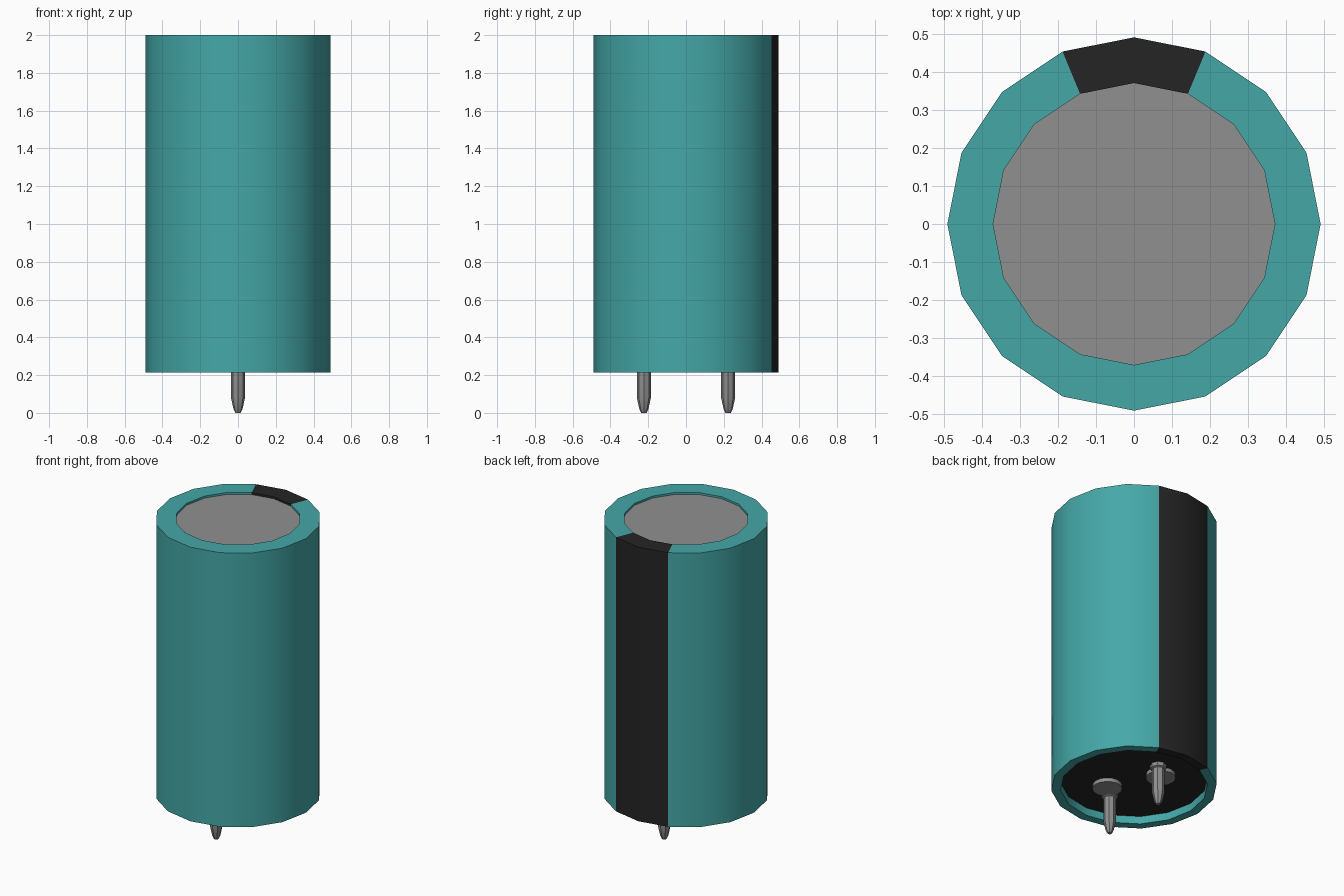
import bpy, bmesh
from math import cos, sin, pi, atan2, radians

cube = bpy.data.objects.get("Cube")
if cube:
    bpy.data.objects.remove(cube, do_unlink=True)


def material(name, rgb):
    m = bpy.data.materials.new(name)
    m.use_nodes = True
    m.diffuse_color = (*rgb, 1)
    m.node_tree.nodes["Principled BSDF"].inputs["Base Color"].default_value = (*rgb, 1)
    return m


TEAL = material("teal sleeve", (0.06, 0.39, 0.39))
BLACK = material("black", (0.018, 0.018, 0.018))
GREY = material("grey metal", (0.28, 0.28, 0.28))


def lathe(name, profile, sides, mats, at=(0, 0), caps=True):
    """Turn a (radius, z) profile around the vertical axis."""
    bm = bmesh.new()
    rings = [[bm.verts.new((r * cos(2 * pi * i / sides), r * sin(2 * pi * i / sides), z))
              for i in range(sides)] for r, z in profile]
    for low, high in zip(rings, rings[1:]):
        for i in range(sides):
            j = (i + 1) % sides
            bm.faces.new((low[i], low[j], high[j], high[i]))
    if caps:
        bm.faces.new(rings[0][::-1])
        bm.faces.new(rings[-1])
    mesh = bpy.data.meshes.new(name)
    bm.to_mesh(mesh)
    bm.free()
    for m in mats:
        mesh.materials.append(m)
    obj = bpy.data.objects.new(name, mesh)
    obj.location = (*at, 0)
    bpy.context.collection.objects.link(obj)
    bpy.ops.object.select_all(action="DESELECT")
    obj.select_set(True)
    bpy.context.view_layer.objects.active = obj
    bpy.ops.object.shade_smooth_by_angle(angle=radians(30))
    return obj


# Sleeve wrapped over the rim at both ends, with the stripe at the back
sleeve = lathe("sleeve", [(0.435, 0.265), (0.435, 0.215), (0.49, 0.215),
                          (0.49, 2), (0.37, 2), (0.37, 1.985)],
               16, [TEAL, BLACK], caps=False)
for face in sleeve.data.polygons:
    angle = atan2(face.center.y, face.center.x)
    if abs(angle - pi / 2) < pi / 8:
        face.material_index = 1

# Metal top and sealing plug, both set back from the rim
lathe("top_cap", [(0.37, 1.96), (0.37, 1.987)], 16, [GREY])
lathe("bottom_plug", [(0.435, 0.265), (0.435, 0.3)], 16, [BLACK])

# Leads with a collar, and a round foot beside each lead
for side, label in ((-1, "front"), (1, "back")):
    lathe(label + "_lead", [(0.014, 0), (0.024, 0.02), (0.037, 0.08), (0.037, 0.235),
                            (0.048, 0.24), (0.048, 0.275)],
          8, [GREY], at=(0, 0.223 * side))
    lathe(label + "_foot", [(0.088, 0.24), (0.088, 0.27)], 16, [GREY],
          at=(-0.08 * side, 0.15 * side))
